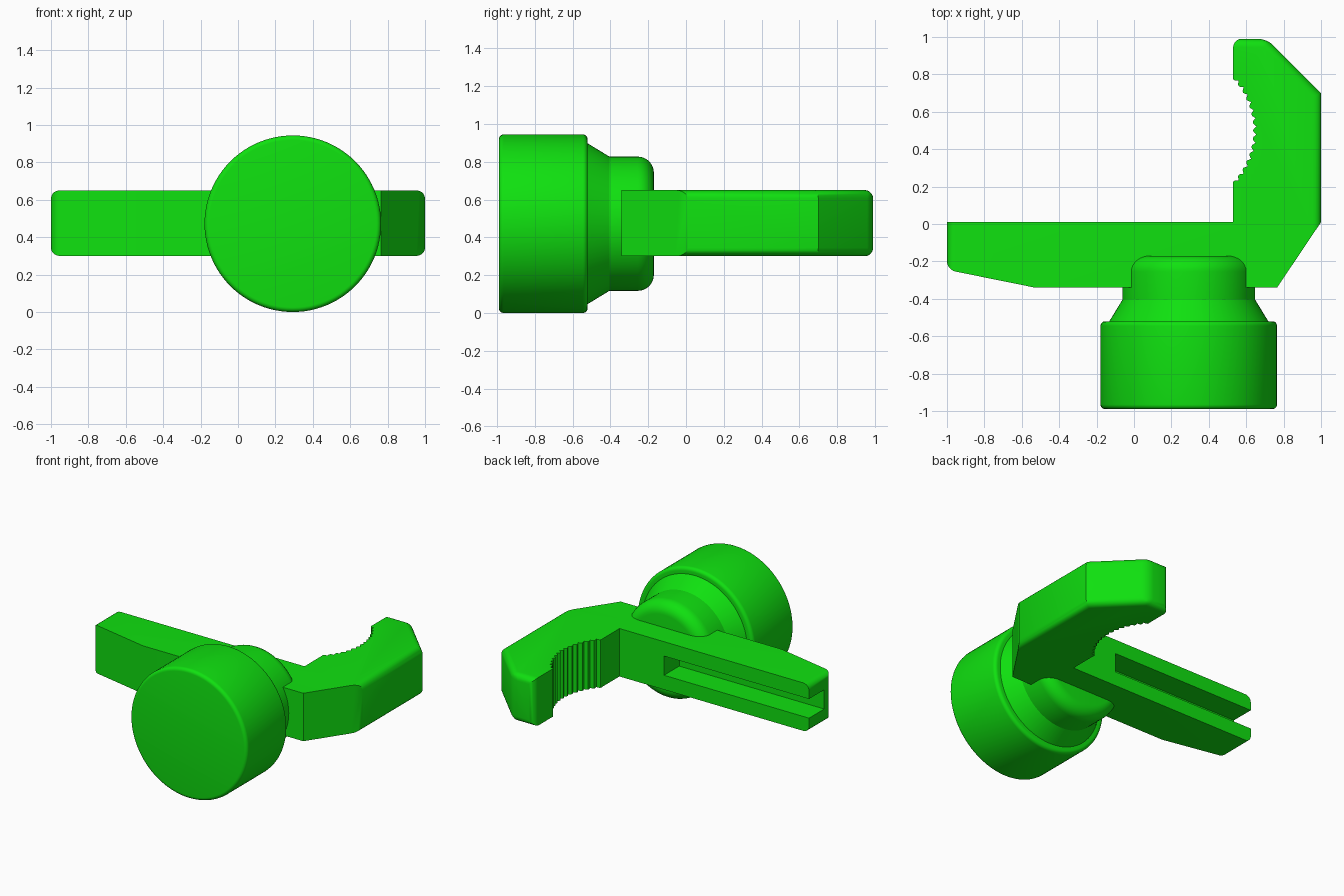
import bpy, bmesh, math

if "Cube" in bpy.data.objects:
    bpy.data.objects.remove(bpy.data.objects["Cube"])

green = bpy.data.materials.new("green")
green.diffuse_color = (0.005, 0.75, 0.005, 1)
green.use_nodes = True
green.node_tree.nodes["Principled BSDF"].inputs["Base Color"].default_value = green.diffuse_color


def finish(name, bm):
    bmesh.ops.recalc_face_normals(bm, faces=bm.faces)
    me = bpy.data.meshes.new(name)
    bm.to_mesh(me)
    bm.free()
    ob = bpy.data.objects.new(name, me)
    bpy.context.collection.objects.link(ob)
    me.materials.append(green)
    return ob


def smooth(ob, degrees=35):
    bpy.ops.object.select_all(action='DESELECT')
    ob.select_set(True)
    bpy.context.view_layer.objects.active = ob
    bpy.ops.object.shade_smooth_by_angle(angle=math.radians(degrees))


def arc(cx, cy, r, a0, a1, n=6):
    return [(cx + r * math.cos(math.radians(a0 + (a1 - a0) * i / n)),
             cy + r * math.sin(math.radians(a0 + (a1 - a0) * i / n))) for i in range(n + 1)]


# handle: top-view outline with a serrated grip arc
TEETH, STEPS, R, HALF = 15, 6, 0.4225, math.radians(45.2)
grip = []
for i in range(TEETH * STEPS + 1):
    a = -HALF + 2 * HALF * i / (TEETH * STEPS)
    r = R - 0.018 * abs(math.sin(math.pi * i / STEPS))
    grip.append((0.2325 + r * math.cos(a), 0.5 + r * math.sin(a)))
outline = [(-1, 0.01), (0.53, 0.01)] + grip + [
    (0.53, 0.99), (0.71, 0.99), (1, 0.70), (1, 0.01),
    (0.765, -0.34), (-0.53, -0.34), (-1, -0.245)]
Z0, Z1 = 0.30, 0.65
bm = bmesh.new()
base = bm.faces.new([bm.verts.new((x, y, Z0)) for x, y in outline])
ext = bmesh.ops.extrude_face_region(bm, geom=[base])
bmesh.ops.translate(bm, vec=(0, 0, Z1 - Z0),
                    verts=[v for v in ext["geom"] if isinstance(v, bmesh.types.BMVert)])
bmesh.ops.recalc_face_normals(bm, faces=bm.faces)

# round the outer jaw edges, the arm end and their corners
rounded = []
for e in bm.edges:
    a, b = (v.co for v in e.verts)
    m = (a + b) / 2
    if abs(a.z - b.z) < 1e-4:
        on_end = max(a.x, b.x) < -0.99
        on_jaw = min(a.y, b.y) > 0 and m.x > 0.6 and (a - b).length > 0.15
        if on_end or on_jaw:
            rounded.append(e)
    elif (m.y > 0.95) or (m.x < -0.99 and m.y < -0.1):
        rounded.append(e)
bmesh.ops.bevel(bm, geom=rounded, offset=0.045, offset_type='OFFSET', segments=5,
                profile=0.5, affect='EDGES', clamp_overlap=True)
handle = finish("handle", bm)

# slot along the back of the arm
bm = bmesh.new()
bmesh.ops.create_cube(bm, size=1)
for v in bm.verts:
    v.co = (0.17 if v.co.x > 0 else -1.2,
            0.2 if v.co.y > 0 else -0.165,
            0.545 if v.co.z > 0 else 0.405)
cutter = finish("slot_cutter", bm)
cutter.hide_render = True
mod = handle.modifiers.new("slot", 'BOOLEAN')
mod.object = cutter
mod.operation = 'DIFFERENCE'
mod.solver = 'EXACT'
smooth(handle)
bpy.ops.object.modifier_apply(modifier=mod.name)
bpy.data.objects.remove(cutter)

# round knob with tapered neck, turned about the y axis
CX, CZ, SIDES = 0.293, 0.472, 96
profile = [(0, -0.99)]
profile += arc(0.447, -0.965, 0.025, -90, 0, 5)
profile += arc(0.447, -0.545, 0.025, 0, 90, 5)
profile += [(0.425, -0.52), (0.355, -0.405)]
profile += arc(0.27, -0.255, 0.085, 0, 90, 8)
profile += [(0, -0.17)]
bm = bmesh.new()
verts = [bm.verts.new((CX + r, y, CZ)) for r, y in profile]
edges = [bm.edges.new(p) for p in zip(verts, verts[1:])]
bmesh.ops.spin(bm, geom=verts + edges, cent=(CX, 0, CZ), axis=(0, 1, 0),
               angle=2 * math.pi, steps=SIDES, use_duplicate=False)
bmesh.ops.remove_doubles(bm, verts=bm.verts, dist=1e-4)
smooth(finish("knob", bm), 28)
